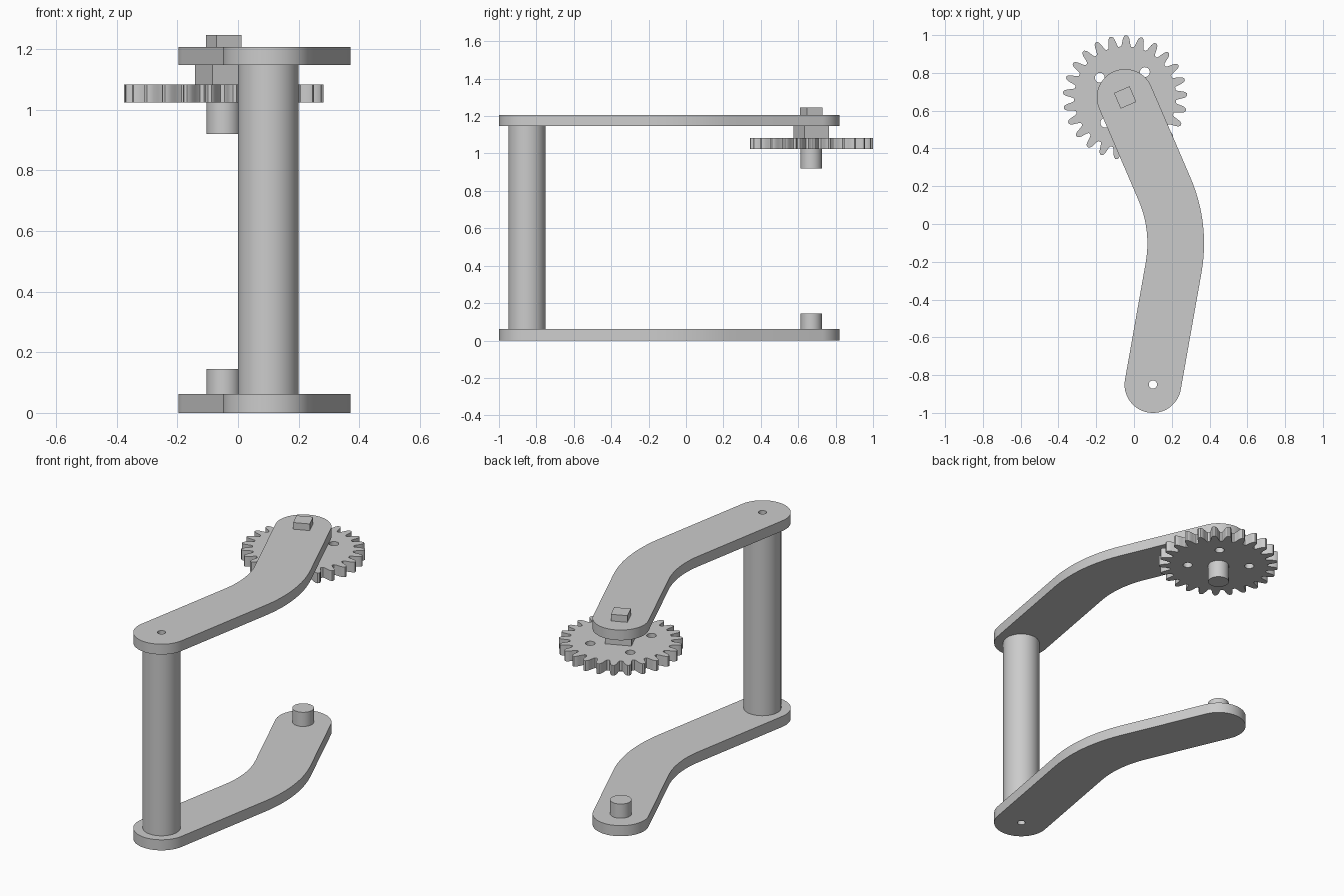
import bpy, bmesh
from math import cos, sin, radians, pi

cube = bpy.data.objects.get("Cube")
if cube:
    bpy.data.objects.remove(cube, do_unlink=True)

grey = bpy.data.materials.new("plain grey")
grey.use_nodes = True
colour = (0.6, 0.6, 0.6, 1)
grey.diffuse_color = colour
grey.node_tree.nodes["Principled BSDF"].inputs["Base Color"].default_value = colour

HANDLE = (0.10, -0.85)
AXLE = (-0.047, 0.67)
BEND = (-0.509, -0.103)


def arc(centre, radius, start, end, steps):
    """Points along an arc, angles in degrees."""
    angles = [radians(start + (end - start) * i / steps) for i in range(steps + 1)]
    return [(centre[0] + radius * cos(a), centre[1] + radius * sin(a)) for a in angles]


def circle(centre, radius, steps=48):
    return arc(centre, radius, 0, 360, steps)[:-1]


def square(centre, half, turn):
    return circle(centre, half * 2 ** 0.5, 4) if turn is None else [
        (centre[0] + half * 2 ** 0.5 * cos(radians(turn + 45 + 90 * k)),
         centre[1] + half * 2 ** 0.5 * sin(radians(turn + 45 + 90 * k))) for k in range(4)]


def plate(name, bottom, top, outline, holes=()):
    """Extrude a closed outline with holes between two heights."""
    curve = bpy.data.curves.new(name + " outline", "CURVE")
    curve.dimensions = "2D"
    curve.fill_mode = "BOTH"
    curve.extrude = (top - bottom) / 2
    for loop in [outline, *holes]:
        spline = curve.splines.new("POLY")
        spline.points.add(len(loop) - 1)
        for point, (x, y) in zip(spline.points, loop):
            point.co = (x, y, 0, 1)
        spline.use_cyclic_u = True
    helper = bpy.data.objects.new(name + " helper", curve)
    bpy.context.collection.objects.link(helper)
    graph = bpy.context.evaluated_depsgraph_get()
    mesh = bpy.data.meshes.new_from_object(helper.evaluated_get(graph))
    bpy.data.objects.remove(helper, do_unlink=True)
    bpy.data.curves.remove(curve)

    # Weld caps to walls and lift into place
    bm = bmesh.new()
    bm.from_mesh(mesh)
    bmesh.ops.remove_doubles(bm, verts=bm.verts, dist=0.0001)
    bmesh.ops.recalc_face_normals(bm, faces=bm.faces)
    bmesh.ops.translate(bm, verts=bm.verts, vec=(0, 0, (bottom + top) / 2))
    bm.to_mesh(mesh)
    bm.free()
    mesh.name = name
    mesh.materials.clear()
    mesh.materials.append(grey)
    obj = bpy.data.objects.new(name, mesh)
    bpy.context.collection.objects.link(obj)
    bpy.ops.object.select_all(action="DESELECT")
    obj.select_set(True)
    bpy.context.view_layer.objects.active = obj
    bpy.ops.object.shade_smooth_by_angle(angle=radians(30))
    return obj


# Two bent arms with rounded ends
LOW, HIGH = -10, 23.4
arm = (arc(BEND, 0.88, LOW, HIGH, 12)
       + arc(AXLE, 0.15, HIGH, HIGH + 180, 32)
       + arc(BEND, 0.58, HIGH, LOW, 12)
       + arc(HANDLE, 0.15, LOW + 180, LOW + 360, 32))
bore = circle(HANDLE, 0.022, 24)
plate("lower_arm", 0, 0.062, arm, [bore])
plate("upper_arm", 1.147, 1.207, arm, [bore])

# Handle bar joining the arms
plate("handle_bar", 0.062, 1.147, circle(HANDLE, 0.10, 64), [bore])

# Gear with curved, rounded teeth
TEETH = 25
tooth = [(0.27, 0.40), (0.279, 0.33), (0.295, 0.27), (0.31, 0.22), (0.322, 0.155), (0.329, 0.07)]
rim = []
for k in range(TEETH):
    middle = radians(89) + 2 * pi * k / TEETH
    sides = [(r, -w) for r, w in tooth] + [(r, w) for r, w in reversed(tooth)]
    for r, w in sides:
        a = middle + w * 2 * pi / TEETH
        rim.append((AXLE[0] + r * cos(a), AXLE[1] + r * sin(a)))
gear_holes = [circle((AXLE[0] + 0.17 * cos(a), AXLE[1] + 0.17 * sin(a)), 0.026, 24)
              for a in (radians(52 + 90 * k) for k in range(4))]
plate("gear", 1.023, 1.083, rim, gear_holes)

# Round pivot pegs
plate("lower_peg", 0.062, 0.145, circle(AXLE, 0.057))
plate("gear_peg", 0.92, 1.023, circle(AXLE, 0.057))

# Square shoulder and square shaft end
plate("square_shoulder", 1.083, 1.147, square(AXLE, 0.072, 23.4))
plate("square_shaft_end", 1.207, 1.246, square(AXLE, 0.045, 23.4))
